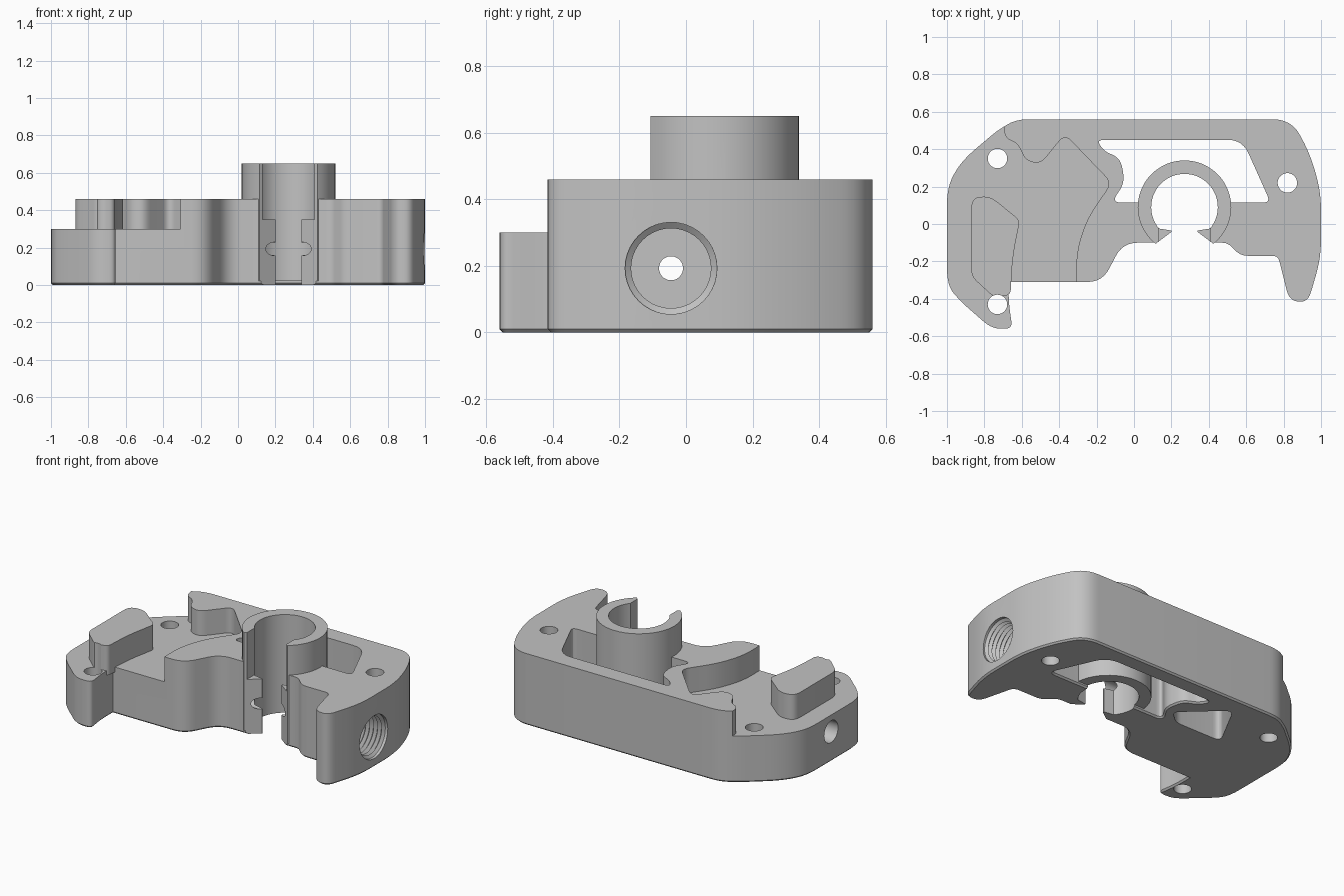
import bpy, bmesh, math
from mathutils import Matrix, Vector

cube = bpy.data.objects.get("Cube")
if cube:
    bpy.data.objects.remove(cube)

grey = bpy.data.materials.new("plain grey")
grey.use_nodes = True
grey.diffuse_color = (0.54, 0.54, 0.54, 1)
grey.node_tree.nodes["Principled BSDF"].inputs["Base Color"].default_value = grey.diffuse_color


def add_object(name, bm):
    bmesh.ops.recalc_face_normals(bm, faces=bm.faces)
    mesh = bpy.data.meshes.new(name)
    bm.to_mesh(mesh)
    bm.free()
    mesh.materials.append(grey)
    obj = bpy.data.objects.new(name, mesh)
    bpy.context.collection.objects.link(obj)
    return obj


def rounded(points, steps=6):
    """Round each (x, y, tangent length) corner with a quadratic curve."""
    result = []
    for i, (x, y, r) in enumerate(points):
        p = Vector((x, y))
        if r == 0:
            result.append(p)
            continue
        before = Vector(points[i - 1][:2]) - p
        after = Vector(points[(i + 1) % len(points)][:2]) - p
        a = p + before.normalized() * min(r, before.length * 0.45)
        b = p + after.normalized() * min(r, after.length * 0.45)
        for k in range(steps + 1):
            t = k / steps
            result.append(a * (1 - t) ** 2 + p * 2 * t * (1 - t) + b * t * t)
    return result


def prism(name, outline, bottom, top):
    bm = bmesh.new()
    low = [bm.verts.new((p[0], p[1], bottom)) for p in outline]
    high = [bm.verts.new((p[0], p[1], top)) for p in outline]
    bm.faces.new(low)
    bm.faces.new(high)
    for i in range(len(low)):
        bm.faces.new((low[i - 1], low[i], high[i], high[i - 1]))
    return add_object(name, bm)


def cylinder(name, radius, start, end):
    start, end = Vector(start), Vector(end)
    turn = (end - start).to_track_quat("Z", "Y").to_matrix().to_4x4()
    bm = bmesh.new()
    bmesh.ops.create_cone(bm, cap_ends=True, segments=48, radius1=radius, radius2=radius,
                          depth=(end - start).length,
                          matrix=Matrix.Translation((start + end) / 2) @ turn)
    return add_object(name, bm)


def combine(target, tool, operation="DIFFERENCE"):
    tool.hide_render = True
    mod = target.modifiers.new("combine", "BOOLEAN")
    mod.operation = operation
    mod.solver = "EXACT"
    mod.object = tool
    bpy.context.view_layer.objects.active = target
    bpy.ops.object.modifier_apply(modifier=mod.name)
    bpy.data.objects.remove(tool)


def chamfer(obj, size, rule):
    """Cut a flat chamfer on the convex edges chosen by the rule."""
    bm = bmesh.new()
    bm.from_mesh(obj.data)
    edges = [e for e in bm.edges if len(e.link_faces) == 2
             and e.calc_face_angle_signed(0) > 0.5 and all(rule(v.co) for v in e.verts)]
    bmesh.ops.bevel(bm, geom=edges, offset=size, segments=1, affect="EDGES",
                    clamp_overlap=False)
    bm.to_mesh(obj.data)
    bm.free()


# Main body
body = prism("mount_body", rounded([
    (-0.63, 0.56, 0.07), (-0.73, 0.5, 0.04), (-0.92, 0.34, 0.1), (-1, 0.2, 0.1),
    (-1, -0.33, 0.1), (-0.92, -0.42, 0.04), (-0.76, -0.56, 0.06), (-0.65, -0.56, 0.04),
    (-0.67, -0.42, 0.06), (-0.67, -0.31, 0), (-0.17, -0.31, 0.08), (-0.06, -0.1, 0.08),
    (0.5, -0.1, 0.03), (0.57, -0.17, 0.04),
    (0.77, -0.17, 0.03), (0.83, -0.41, 0.06), (0.93, -0.42, 0.06), (1, -0.18, 0.1),
    (1, 0.17, 0.1), (0.94, 0.38, 0.1), (0.84, 0.56, 0.1)]), 0, 0.46)

# Window behind the collar
combine(body, prism("window_cutter", rounded([
    (-0.2, 0.45, 0.04), (-0.16, 0.39, 0.03), (-0.07, 0.35, 0.06), (-0.05, 0.22, 0.05),
    (-0.12, 0.115, 0.05), (0.73, 0.115, 0.04), (0.58, 0.45, 0.08)]), -0.1, 0.6))
chamfer(body, 0.01, lambda p: p.z < 0.001)

# Low deck on the right end
combine(body, prism("deck_cutter", rounded([
    (-0.3, -0.6, 0), (-0.31, -0.15, 0.1), (-0.25, 0.03, 0.08), (-0.12, 0.22, 0.05),
    (-0.37, 0.48, 0.05), (-0.5, 0.32, 0.05), (-0.58, 0.34, 0.04), (-0.62, 0.43, 0.04),
    (-0.69, 0.46, 0.04), (-0.71, 0.65, 0), (-1.1, 0.65, 0), (-1.1, -0.6, 0)]), 0.3, 0.6))

# Open collar, keyhole bore and wider upper slot
cx, cy = 0.27, 0.09
combine(body, cylinder("collar", 0.25, (cx, cy, 0.02), (cx, cy, 0.65)), "UNION")
arc = [math.radians(-40 + 260 * i / 48) for i in range(49)]
keyhole = [(cx + 0.178 * math.cos(a), cy + 0.178 * math.sin(a)) for a in arc]
keyhole += [(0.2, -0.035), (0.2, -0.3), (0.34, -0.3), (0.34, -0.035)]
combine(body, prism("bore_cutter", keyhole, -0.1, 0.8))
combine(body, prism("notch_cutter", [(0.11, -0.11), (0.21, -0.035), (0.33, -0.035),
                                     (0.43, -0.11), (0.43, -0.3), (0.11, -0.3)], -0.1, 0.8))
combine(body, prism("slot_cutter", [(0.13, -0.3), (0.41, -0.3), (0.41, 0), (0.13, 0)], 0.35, 0.8))

# Raised pad on the deck
combine(body, prism("deck_pad", rounded([
    (-0.87, 0.14, 0.06), (-0.77, 0.15, 0.05), (-0.61, 0.02, 0.03), (-0.65, -0.18, 0.1),
    (-0.66, -0.38, 0.03), (-0.75, -0.39, 0.03), (-0.87, -0.28, 0.04)]), 0.27, 0.46), "UNION")

# Blind pocket underneath
combine(body, prism("pocket_cutter", rounded([
    (-0.11, 0.22, 0.04), (-0.37, 0.46, 0.06), (-0.54, 0.14, 0.06), (-0.2, 0.14, 0.04)]),
    -0.1, 0.22))

# Vertical screw holes
for x, y in [(-0.73, 0.35), (-0.73, -0.43), (0.82, 0.22)]:
    combine(body, cylinder("screw_hole", 0.052, (x, y, -0.1), (x, y, 0.8)))

# Cross bore with a wider mouth at one end
hy, hz = -0.045, 0.193
combine(body, cylinder("cross_bore", 0.036, (-1.1, hy, hz), (1.1, hy, hz)))
combine(body, cylinder("bore_mouth", 0.07, (-1.1, hy, hz), (-0.75, hy, hz)))

# Threaded socket at the other end
profile = [(0.79, 0.12)]
for i in range(7):
    x = 0.8 + i * 0.028
    profile += [(x, 0.12), (x + 0.014, 0.138)]
profile += [(1.1, 0.138)]
bm = bmesh.new()
rings = []
for x, r in profile:
    turns = [math.tau * k / 40 for k in range(40)]
    rings.append([bm.verts.new((x, hy + r * math.cos(a), hz + r * math.sin(a))) for a in turns])
for near, far in zip(rings, rings[1:]):
    for k in range(40):
        bm.faces.new((near[k - 1], near[k], far[k], far[k - 1]))
bm.faces.new(rings[0])
bm.faces.new(rings[-1])
combine(body, add_object("thread_cutter", bm))

# Smooth curved walls, keep edges crisp
bpy.ops.object.select_all(action="DESELECT")
body.select_set(True)
bpy.context.view_layer.objects.active = body
bpy.ops.object.shade_smooth_by_angle(angle=math.radians(25))
